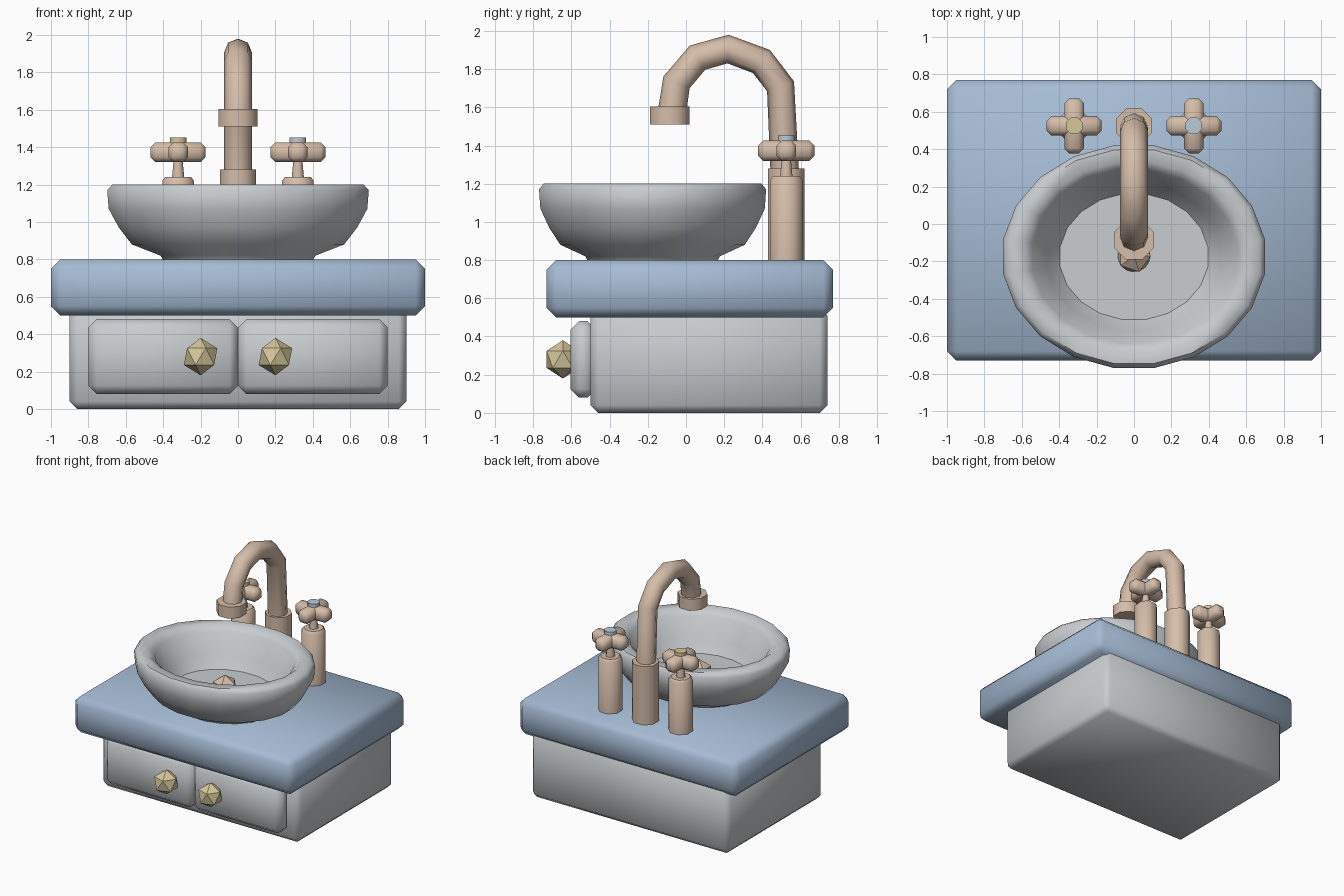
import bpy, bmesh, math
from mathutils import Matrix

if "Cube" in bpy.data.objects:
    bpy.data.objects.remove(bpy.data.objects["Cube"])


def material(name, rgb):
    m = bpy.data.materials.new(name)
    m.diffuse_color = (*rgb, 1)
    m.use_nodes = True
    m.node_tree.nodes["Principled BSDF"].inputs["Base Color"].default_value = m.diffuse_color
    return m


GREY = material("pale grey", (0.58, 0.61, 0.63))
BLUE = material("soft blue", (0.38, 0.50, 0.66))
TAN = material("warm tan", (0.67, 0.51, 0.40))
GOLD = material("pale gold", (0.67, 0.57, 0.33))
COLD = material("cold cap blue", (0.50, 0.60, 0.68))


def finish(name, bm, mat, smooth=True):
    bmesh.ops.recalc_face_normals(bm, faces=bm.faces[:])
    me = bpy.data.meshes.new(name)
    bm.to_mesh(me)
    bm.free()
    ob = bpy.data.objects.new(name, me)
    bpy.context.collection.objects.link(ob)
    me.materials.append(mat)
    if smooth:
        bpy.ops.object.select_all(action='DESELECT')
        ob.select_set(True)
        bpy.context.view_layer.objects.active = ob
        bpy.ops.object.shade_smooth_by_angle(angle=math.radians(50))
    return ob


def add_box(bm, lo, hi, bevel):
    part = bmesh.new()
    bmesh.ops.create_cube(part, size=1)
    for v in part.verts:
        for i in range(3):
            v.co[i] = lo[i] if v.co[i] < 0 else hi[i]
    bmesh.ops.bevel(part, geom=part.edges[:], offset=bevel, segments=1,
                    affect='EDGES', profile=0.5)
    tmp = bpy.data.meshes.new("tmp")
    part.to_mesh(tmp)
    part.free()
    bm.from_mesh(tmp)
    bpy.data.meshes.remove(tmp)


def box(name, lo, hi, bevel, mat):
    bm = bmesh.new()
    add_box(bm, lo, hi, bevel)
    return finish(name, bm, mat)


def lathe(name, profile, centre, sides, mat, sy=1.0):
    """Spin (radius, z) rings about a vertical axis; both ends are capped."""
    bm = bmesh.new()
    rings = []
    for r, z in profile:
        rings.append([bm.verts.new((
            centre[0] + r * math.cos(2 * math.pi * (k + 0.5) / sides),
            centre[1] + sy * r * math.sin(2 * math.pi * (k + 0.5) / sides), z))
            for k in range(sides)])
    for a, b in zip(rings, rings[1:]):
        for k in range(sides):
            j = (k + 1) % sides
            bm.faces.new((a[k], a[j], b[j], b[k]))
    bm.faces.new(rings[0])
    bm.faces.new(rings[-1])
    return finish(name, bm, mat)


def ball(name, loc, mat):
    bm = bmesh.new()
    bmesh.ops.create_icosphere(bm, subdivisions=1, radius=0.1,
                               matrix=Matrix.Translation(loc))
    return finish(name, bm, mat, smooth=False)


# Cabinet and countertop
box("cabinet", (-0.9, -0.5, 0), (0.9, 0.74, 0.55), 0.04, GREY)
box("countertop", (-1, -0.73, 0.5), (1, 0.77, 0.8), 0.05, BLUE)

# Drawers with faceted knobs
for side, s in (("left", -1), ("right", 1)):
    x0, x1 = sorted((0, 0.8 * s))
    box(side + "_drawer", (x0, -0.605, 0.08), (x1, -0.47, 0.48), 0.045, GREY)
    ball(side + "_knob", (0.2 * s, -0.645, 0.28), GOLD)

# Oval basin: outside wall, rolled rim, inside wall, floor
lathe("basin", [(0.40, 0.79), (0.42, 0.82), (0.575, 0.88), (0.645, 0.97),
                (0.70, 1.07), (0.708, 1.17), (0.68, 1.2), (0.60, 1.2),
                (0.55, 1.16), (0.47, 1.0), (0.40, 0.91)],
      (0, -0.175), 20, GREY, 0.85)
ball("drain_plug", (0, -0.17, 0.93), TAN)

# Faucet: base, curved spout, nozzle
lathe("faucet_base", [(0.103, 0.79), (0.103, 1.28)], (0, 0.525), 8, TAN)
curve = bpy.data.curves.new("spout", 'CURVE')
curve.dimensions = '3D'
curve.bevel_depth = 0.075
curve.bevel_resolution = 2
curve.use_fill_caps = True
path = [(0.52, 1.2), (0.495, 1.71), (0.395, 1.84), (0.22, 1.905),
        (0.06, 1.86), (-0.05, 1.73), (-0.075, 1.56)]
spline = curve.splines.new('POLY')
spline.points.add(len(path) - 1)
for p, (y, z) in zip(spline.points, path):
    p.co = (0, y, z, 1)
curve.materials.append(TAN)
spout = bpy.data.objects.new("spout", curve)
bpy.context.collection.objects.link(spout)
lathe("nozzle", [(0.113, 1.51), (0.113, 1.605)], (0, -0.085), 8, TAN)

# Taps: post, stem, cross handle, coloured cap
for side, s, cap in (("left", -1, GOLD), ("right", 1, COLD)):
    x, y = 0.32 * s, 0.525
    lathe(side + "_tap_post", [(0.092, 0.79), (0.092, 1.22), (0.075, 1.24),
                               (0.035, 1.24), (0.025, 1.34)], (x, y), 8, TAN)
    bm = bmesh.new()
    for a, b in ((0.147, 0.052), (0.052, 0.147)):
        add_box(bm, (x - a, y - b, 1.32), (x + a, y + b, 1.425), 0.026)
    finish(side + "_tap_handle", bm, TAN)
    lathe(side + "_tap_cap", [(0.048, 1.40), (0.048, 1.452)], (x, y), 8, cap)
